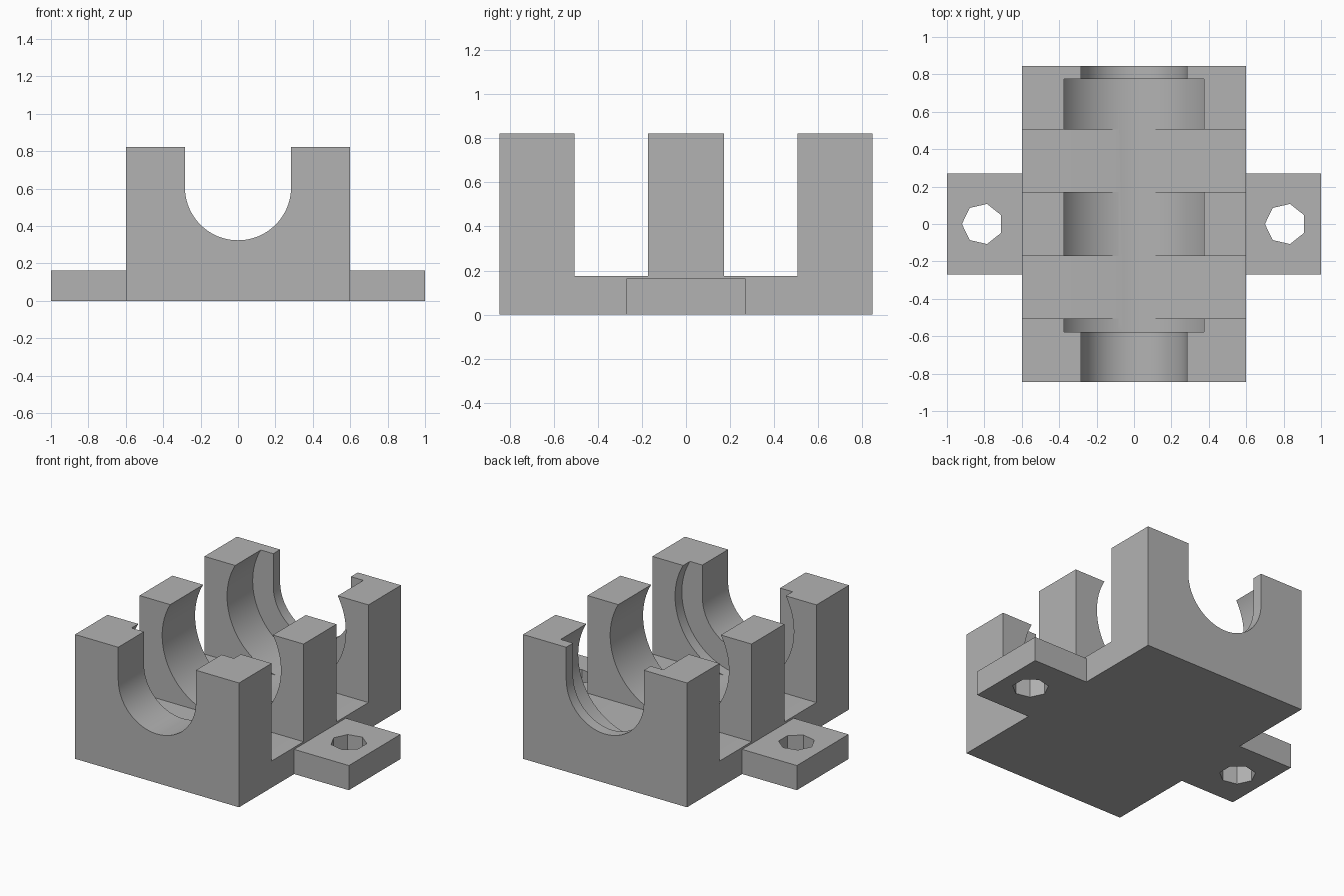
import bpy
import bmesh
from math import cos, sin, pi, radians
from mathutils import Matrix

cube = bpy.data.objects.get("Cube")
if cube:
    bpy.data.objects.remove(cube, do_unlink=True)

GREY = (0.45, 0.45, 0.45, 1)
grey = bpy.data.materials.new("plain grey")
grey.use_nodes = True
grey.diffuse_color = GREY
grey.node_tree.nodes["Principled BSDF"].inputs["Base Color"].default_value = GREY

HALF_W, HALF_L, TOP = 0.6, 0.846, 0.822
FLOOR, FLANGE_TOP = 0.176, 0.163


def finish(name, bm):
    bmesh.ops.recalc_face_normals(bm, faces=bm.faces)
    mesh = bpy.data.meshes.new(name)
    bm.to_mesh(mesh)
    bm.free()
    mesh.materials.append(grey)
    obj = bpy.data.objects.new(name, mesh)
    bpy.context.collection.objects.link(obj)
    return obj


def prism(name, points, shift):
    """Closed profile of 3D points swept along a vector."""
    bm = bmesh.new()
    face = bm.faces.new([bm.verts.new(p) for p in points])
    swept = bmesh.ops.extrude_face_region(bm, geom=[face], use_keep_orig=True)
    verts = [v for v in swept["geom"] if isinstance(v, bmesh.types.BMVert)]
    bmesh.ops.translate(bm, verts=verts, vec=shift)
    return finish(name, bm)


def combine(target, other, operation):
    """Apply a boolean and discard the helper."""
    mod = target.modifiers.new(operation.lower(), "BOOLEAN")
    mod.operation, mod.solver, mod.object = operation, "EXACT", other
    bpy.context.view_layer.objects.active = target
    bpy.ops.object.modifier_apply(modifier=mod.name)
    bpy.data.objects.remove(other, do_unlink=True)


# Block with three upright walls, from its side profile
outline = [(-HALF_L, 0), (-HALF_L, TOP)]
for low, high in ((-0.506, -0.172), (0.172, 0.506)):
    outline += [(low, TOP), (low, FLOOR), (high, FLOOR), (high, TOP)]
outline += [(HALF_L, TOP), (HALF_L, 0)]
block = prism("bearing_block", [(-HALF_W, y, z) for y, z in outline], (2 * HALF_W, 0, 0))

# Open-topped shaft channel through all walls
radius, centre, steps = 0.284, 0.608, 48
arc = [(radius * cos(pi + pi * i / steps), centre + radius * sin(pi + pi * i / steps))
       for i in range(steps + 1)]
channel = [(-radius, 1.2)] + arc + [(radius, 1.2)]
combine(block, prism("channel_cutter", [(x, -1, z) for x, z in channel], (0, 2, 0)), "DIFFERENCE")

# Wider round bore between the end lips
y0, y1 = -0.577, 0.774
bm = bmesh.new()
bmesh.ops.create_cone(bm, cap_ends=True, segments=96, radius1=0.4345, radius2=0.4345, depth=y1 - y0,
                      matrix=Matrix.Translation((0, (y0 + y1) / 2, 0.603)) @ Matrix.Rotation(pi / 2, 4, "X"))
combine(block, finish("bore_cutter", bm), "DIFFERENCE")

# Mounting flanges with seven-sided bolt holes
for side in (-1, 1):
    inner, outer, half = side * 0.5, side, 0.27
    corners = [(inner, -half, 0), (outer, -half, 0), (outer, half, 0), (inner, half, 0)]
    flange = prism("flange", corners, (0, 0, FLANGE_TOP))
    hole = [(side * 0.81 + 0.11 * cos(pi + 2 * pi * i / 7), 0.11 * sin(2 * pi * i / 7), -0.1) for i in range(7)]
    combine(flange, prism("hole_cutter", hole, (0, 0, 0.5)), "DIFFERENCE")
    combine(block, flange, "UNION")

# Smooth the bores, keep the edges crisp
bpy.ops.object.select_all(action="DESELECT")
block.select_set(True)
bpy.context.view_layer.objects.active = block
bpy.ops.object.shade_smooth_by_angle(angle=radians(20))
